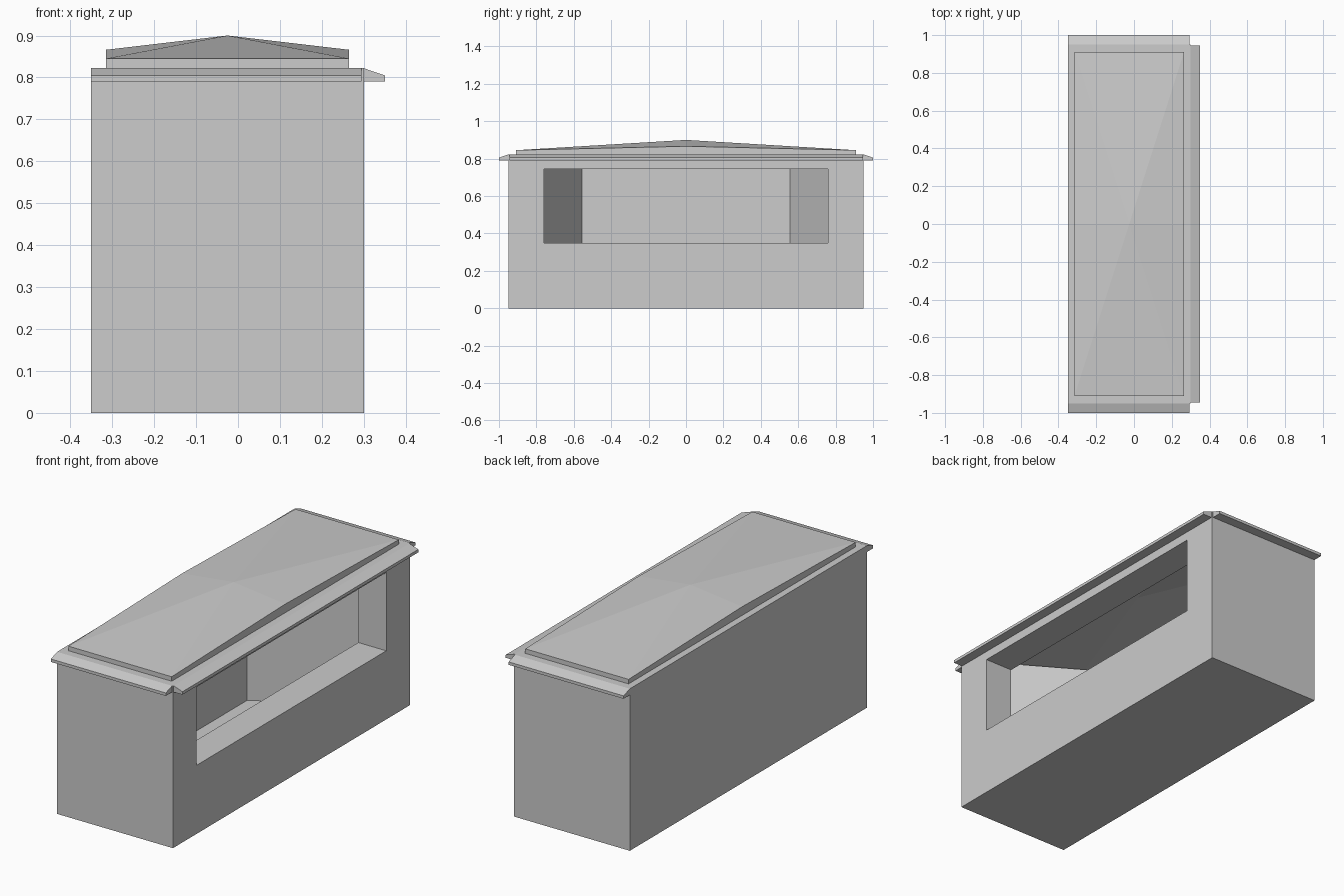
import bpy
import bmesh

cube = bpy.data.objects.get("Cube")
if cube:
    bpy.data.objects.remove(cube, do_unlink=True)

# Single plain grey
grey = bpy.data.materials.new("plain_grey")
grey.use_nodes = True
colour = (0.604, 0.604, 0.604, 1)
grey.diffuse_color = colour
for node in grey.node_tree.nodes:
    if node.type == 'BSDF_PRINCIPLED':
        node.inputs["Base Color"].default_value = colour


def finish(name, bm):
    bmesh.ops.recalc_face_normals(bm, faces=bm.faces)
    mesh = bpy.data.meshes.new(name)
    bm.to_mesh(mesh)
    bm.free()
    mesh.materials.append(grey)
    obj = bpy.data.objects.new(name, mesh)
    bpy.context.collection.objects.link(obj)
    return obj


def prism(name, ring_a, ring_b):
    """Solid between two matching rings of points."""
    bm = bmesh.new()
    a = [bm.verts.new(p) for p in ring_a]
    b = [bm.verts.new(p) for p in ring_b]
    bm.faces.new(a)
    bm.faces.new(b)
    for i in range(len(a)):
        j = (i + 1) % len(a)
        bm.faces.new((a[i], a[j], b[j], b[i]))
    return finish(name, bm)


def upright(name, plan, z0, z1):
    return prism(name, [(x, y, z0) for x, y in plan], [(x, y, z1) for x, y in plan])


def rect(x0, x1, y):
    return [(x0, -y), (x1, -y), (x1, y), (x0, y)]


def trapezoid(back_x, back_y):
    return [(back_x, -back_y), (0.143, -0.845), (0.143, 0.845), (back_x, back_y)]


def cut(target, cutter):
    cutter.hide_render = True
    mod = target.modifiers.new("cut", 'BOOLEAN')
    mod.operation = 'DIFFERENCE'
    mod.solver = 'EXACT'
    mod.object = cutter
    bpy.context.view_layer.objects.active = target
    bpy.ops.object.modifier_apply(modifier=mod.name)
    bpy.data.objects.remove(cutter, do_unlink=True)


# Booth body: hollow room with slanted end walls, open under the roof cap
BACK, FRONT, END, TOP = -0.35, 0.30, 0.95, 0.822
body = upright("booth_body", rect(BACK, FRONT, END), 0, TOP)
cut(body, upright("room_cutter", trapezoid(-0.338, 0.555), 0.004, 0.815))
cut(body, upright("ceiling_cutter", trapezoid(-0.31, 0.572), 0.75, 0.9))

# Wide serving window in the long side
cut(body, upright("window_cutter", rect(0.1, 0.4, 0.76), 0.348, 0.745))

# Sloped eaves on the long side and both ends
eave = [(0, TOP), (0.05, 0.805), (0.05, 0.79), (0, 0.79)]
prism("side_eave", *[[(FRONT + d, y, z) for d, z in eave] for y in (-0.945, 0.945)])
for side, label in ((-1, "front"), (1, "back")):
    prism(label + "_eave",
          *[[(x, side * (END + d), z) for d, z in eave] for x in (BACK, 0.295)])

# Roof cap: shallow faceted peak above, raised hollow below
bm = bmesh.new()
xs, ys = (-0.315, -0.025, 0.265), (-0.91, 0, 0.91)


def layer(height):
    return [[bm.verts.new((x, y, height(i, j))) for j, y in enumerate(ys)]
            for i, x in enumerate(xs)]


def top_height(i, j):
    if j != 1:
        return 0.845
    return 0.90 if i == 1 else 0.866


upper = layer(top_height)
lower = layer(lambda i, j: 0.878 if i == j == 1 else 0.82)
for grid in (upper, lower):
    centre = grid[1][1]
    for i in (0, 2):
        for j in (0, 2):
            bm.faces.new((centre, grid[i][j], grid[1][j]))
            bm.faces.new((centre, grid[i][1], grid[i][j]))
rim = [(0, 0), (1, 0), (2, 0), (2, 1), (2, 2), (1, 2), (0, 2), (0, 1)]
for (i, j), (k, m) in zip(rim, rim[1:] + rim[:1]):
    bm.faces.new((lower[i][j], lower[k][m], upper[k][m], upper[i][j]))
finish("roof_cap", bm)
